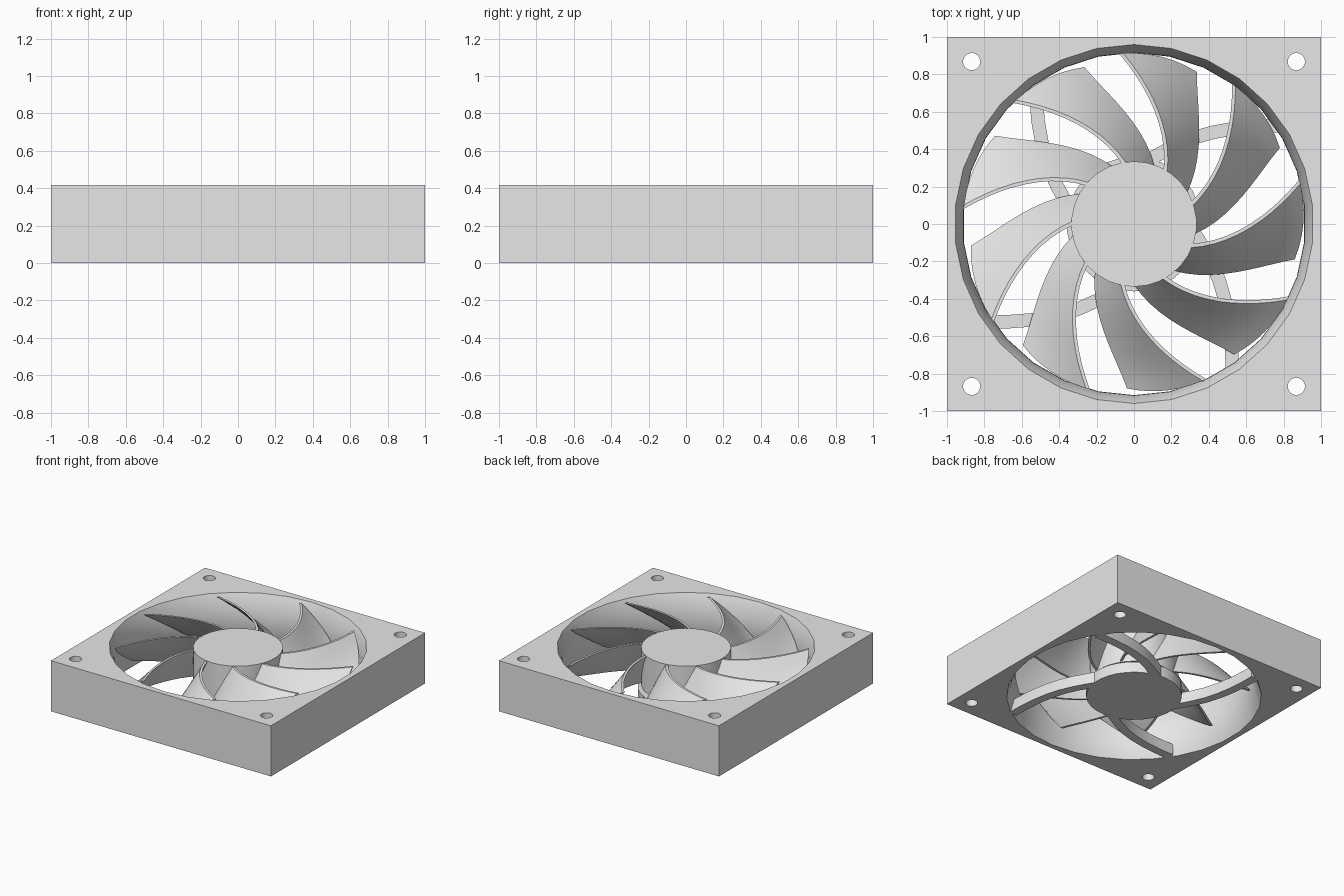
import bpy, bmesh, math
from mathutils import Matrix

if "Cube" in bpy.data.objects:
    bpy.data.objects.remove(bpy.data.objects["Cube"])

HEIGHT = 0.416
SIDES = 30

grey = bpy.data.materials.new("light_grey")
grey.use_nodes = True
colour = (0.8, 0.8, 0.8, 1)
grey.diffuse_color = colour
grey.node_tree.nodes["Principled BSDF"].inputs["Base Color"].default_value = colour


def finish(name, bm):
    bmesh.ops.recalc_face_normals(bm, faces=bm.faces[:])
    mesh = bpy.data.meshes.new(name)
    bm.to_mesh(mesh)
    bm.free()
    mesh.materials.append(grey)
    obj = bpy.data.objects.new(name, mesh)
    bpy.context.collection.objects.link(obj)
    return obj


def activate(obj):
    bpy.ops.object.select_all(action='DESELECT')
    obj.select_set(True)
    bpy.context.view_layer.objects.active = obj


def smooth(obj):
    activate(obj)
    bpy.ops.object.shade_smooth_by_angle(angle=math.radians(30))


def lathe(bm, profile, x=0, y=0):
    """Closed solid of revolution from (radius, z) pairs, bottom to top."""
    rings = []
    for r, z in profile:
        angles = [math.pi / 2 + math.tau * i / SIDES for i in range(SIDES)]
        rings.append([bm.verts.new((x + r * math.cos(a), y + r * math.sin(a), z)) for a in angles])
    skin(bm, rings)


def skin(bm, rings):
    """Join equal loops with quads and cap both ends."""
    for a, b in zip(rings, rings[1:]):
        n = len(a)
        for i in range(n):
            j = (i + 1) % n
            bm.faces.new((a[i], a[j], b[j], b[i]))
    bm.faces.new(rings[0][::-1])
    bm.faces.new(rings[-1])


def cylinder(name, r, z0, z1):
    bm = bmesh.new()
    lathe(bm, [(r, z0), (r, z1)])
    obj = finish(name, bm)
    smooth(obj)
    return obj


# Square frame with a waisted bore and four screw holes
bm = bmesh.new()
bmesh.ops.create_cube(bm, size=1, matrix=Matrix.Translation((0, 0, HEIGHT / 2))
                      @ Matrix.Diagonal((2, 2, HEIGHT, 1)))
frame = finish("frame", bm)

bm = bmesh.new()
steps = [-1.1 + 2.2 * i / 10 for i in range(11)]
lathe(bm, [(0.915 + 0.044 * s * s, HEIGHT / 2 * (1 + s)) for s in steps])
for sx in (-1, 1):
    for sy in (-1, 1):
        lathe(bm, [(0.046, -0.1), (0.046, HEIGHT + 0.1)], 0.868 * sx, 0.868 * sy)
cutter = finish("frame_cutter", bm)
cutter.hide_render = True

cut = frame.modifiers.new("openings", 'BOOLEAN')
cut.operation = 'DIFFERENCE'
cut.solver = 'EXACT'
cut.object = cutter
activate(frame)
bpy.ops.object.modifier_apply(modifier=cut.name)
bpy.data.objects.remove(cutter)
smooth(frame)

# Rotor hub, spindle and fixed motor mount
cylinder("rotor_hub", 0.335, 0.11, 0.412)
cylinder("spindle", 0.12, 0.08, 0.12)
cylinder("motor_mount", 0.36, 0, 0.09)

# Four curved struts from the mount to the frame
path = [(-0.02, 0.28), (0.1, 0.355), (0.2, 0.41), (0.3, 0.455), (0.42, 0.49),
        (0.55, 0.513), (0.68, 0.523), (0.795, 0.525)]
for k in range(4):
    bm = bmesh.new()
    rings = []
    for i, (x, y) in enumerate(path):
        x0, y0 = path[max(i - 1, 0)]
        x1, y1 = path[min(i + 1, len(path) - 1)]
        d = math.hypot(x1 - x0, y1 - y0)
        nx, ny = -(y1 - y0) / d * 0.036, (x1 - x0) / d * 0.036
        rings.append([bm.verts.new((x + s * nx, y + s * ny, z))
                      for s, z in ((-1, 0), (1, 0), (1, 0.09), (-1, 0.09))])
    skin(bm, rings)
    bm.transform(Matrix.Rotation(k * math.pi / 2, 4, 'Z'))
    smooth(finish(f"strut_{k + 1}", bm))

# Nine swept blades, each ruled from a high leading edge to a low trailing edge
SPAN, CHORD, THICK = 10, 6, 0.022
for k in range(9):
    bm = bmesh.new()
    rings = []
    for i in range(SPAN + 1):
        t = i / SPAN
        lead = -19 + 42 * t - 8 * t * t
        trail = -46 + 56 * t - 21 * t * t
        upper, lower = [], []
        for j in range(CHORD + 1):
            c = j / CHORD
            r = 0.325 + t * (0.59 - 0.035 * c * c)
            a = math.radians(lead + (trail - lead) * c)
            z = 0.405 - 0.285 * c
            for row, ang in ((upper, a - THICK / r), (lower, a)):
                row.append(bm.verts.new((r * math.cos(ang), r * math.sin(ang), z)))
        rings.append(upper + lower[::-1])
    skin(bm, rings)
    bm.transform(Matrix.Rotation(math.radians(40 * k), 4, 'Z'))
    smooth(finish(f"blade_{k + 1}", bm))
